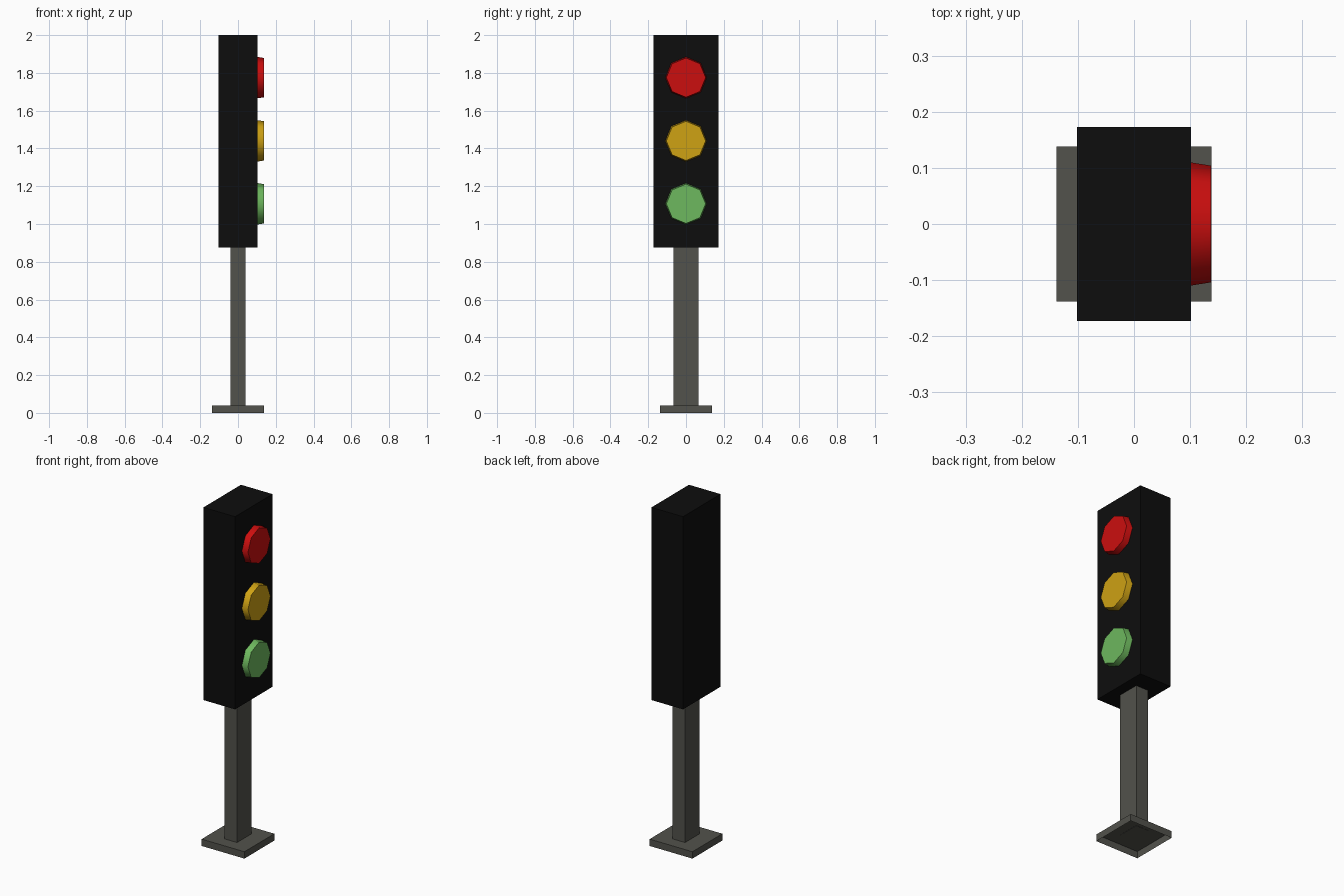
import bpy, bmesh, math
from mathutils import Matrix, Vector

if "Cube" in bpy.data.objects:
    bpy.data.objects.remove(bpy.data.objects["Cube"])


def material(name, rgb):
    m = bpy.data.materials.new(name)
    m.diffuse_color = (*rgb, 1.0)
    m.use_nodes = True
    m.node_tree.nodes["Principled BSDF"].inputs["Base Color"].default_value = m.diffuse_color
    return m


black = material("black_housing", (0.004, 0.004, 0.004))
grey = material("grey_metal", (0.085, 0.085, 0.072))
red = material("red_lens", (0.60, 0.0045, 0.0045))
amber = material("amber_lens", (0.62, 0.36, 0.007))
green = material("green_lens", (0.155, 0.48, 0.112))


def finish(name, bm, mat):
    me = bpy.data.meshes.new(name)
    bm.to_mesh(me)
    bm.free()
    me.materials.append(mat)
    ob = bpy.data.objects.new(name, me)
    bpy.context.collection.objects.link(ob)
    return ob


def box(name, hx, hy, z0, z1, mat, open_bottom=False):
    bm = bmesh.new()
    m = Matrix.Translation((0, 0, (z0 + z1) / 2)) @ Matrix.Diagonal((2 * hx, 2 * hy, z1 - z0, 1))
    bmesh.ops.create_cube(bm, size=1, matrix=m)
    if open_bottom:
        bmesh.ops.delete(bm, geom=[f for f in bm.faces if f.normal.z < -0.9], context='FACES_ONLY')
    return finish(name, bm, mat)


# Housing, post and hollow foot plate
box("signal_housing", 0.102, 0.173, 0.875, 2.0, black)
box("post", 0.04, 0.066, 0.039, 0.88, grey)
box("foot_plate", 0.138, 0.138, 0.0, 0.04, grey, open_bottom=True)

# Tapered eight-sided lenses facing +x, with a corner at the top
for name, z, mat in (("red_light", 1.775, red), ("amber_light", 1.44, amber), ("green_light", 1.107, green)):
    bm = bmesh.new()
    x0, x1 = 0.10, 0.137
    m = Matrix.Translation(((x0 + x1) / 2, 0, z)) @ Matrix.Rotation(math.pi / 2, 4, 'Y')
    bmesh.ops.create_cone(bm, cap_ends=True, segments=8, radius1=0.11, radius2=0.104,
                          depth=x1 - x0, matrix=m)
    # Smooth rim, sharp front edge
    for f in bm.faces:
        f.smooth = abs(f.normal.x) < 0.9
    for e in bm.edges:
        e.smooth = all(abs(f.normal.x) < 0.9 for f in e.link_faces)
    finish(name, bm, mat)
